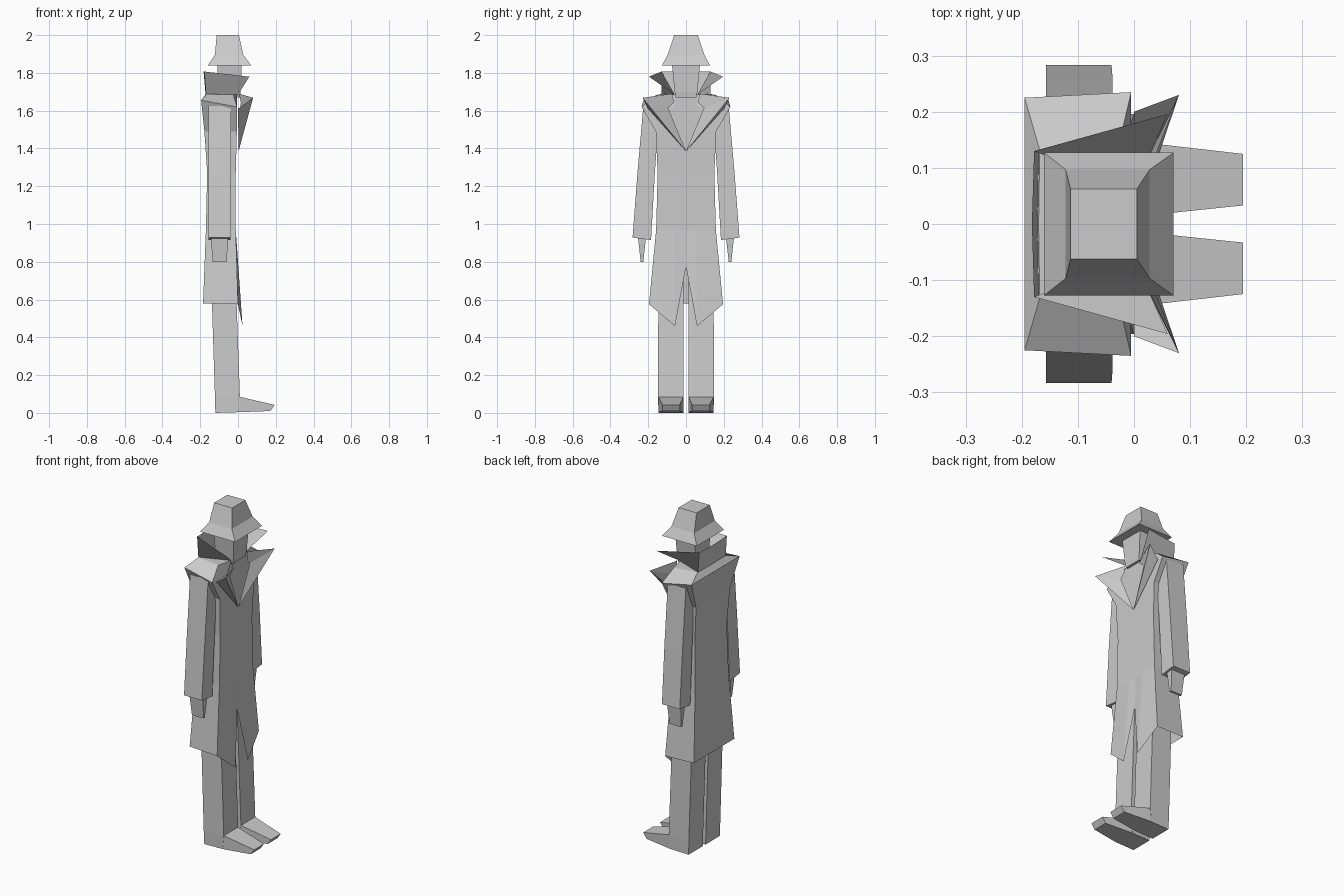
import bpy
import bmesh

cube = bpy.data.objects.get("Cube")
if cube:
    bpy.data.objects.remove(cube, do_unlink=True)

# One plain colour for the whole figure
grey = bpy.data.materials.new("light grey")
grey.use_nodes = True
GREY = (0.6, 0.6, 0.6, 1)
grey.diffuse_color = GREY
grey.node_tree.nodes["Principled BSDF"].inputs["Base Color"].default_value = GREY


def finish(name, bm, mirror):
    bmesh.ops.recalc_face_normals(bm, faces=bm.faces)
    mesh = bpy.data.meshes.new(name)
    bm.to_mesh(mesh)
    bm.free()
    mesh.materials.append(grey)
    ob = bpy.data.objects.new(name, mesh)
    bpy.context.collection.objects.link(ob)
    if mirror:
        mod = ob.modifiers.new("mirror", 'MIRROR')
        mod.use_axis = (False, True, False)
        mod.merge_threshold = 0.0005
    return ob


def loft(name, rings, mirror=False, closed=True, caps=(True, True)):
    """Skin a list of point rings, optionally capping the ends."""
    bm = bmesh.new()
    rows = [[bm.verts.new(p) for p in ring] for ring in rings]
    n = len(rows[0])
    for a, b in zip(rows, rows[1:]):
        for i in range(n if closed else n - 1):
            j = (i + 1) % n
            bm.faces.new((a[i], a[j], b[j], b[i]))
    if caps[0]:
        bm.faces.new(rows[0])
    if caps[1]:
        bm.faces.new(rows[-1])
    return finish(name, bm, mirror)


def sheet(name, points, faces):
    """Thin mirrored cloth panel."""
    bm = bmesh.new()
    vs = [bm.verts.new(p) for p in points]
    for f in faces:
        bm.faces.new([vs[i] for i in f])
    return finish(name, bm, True)


def box_ring(z, x0, x1, y0, y1):
    return [(x0, y0, z), (x1, y0, z), (x1, y1, z), (x0, y1, z)]


# Hat: crown and flared brim
loft("hat", [
    box_ring(1.84, -0.16, 0.07, -0.127, 0.127),
    box_ring(1.895, -0.122, 0.028, -0.097, 0.097),
    box_ring(2.0, -0.113, 0.005, -0.062, 0.062)])

# Head, narrowing to the chin
loft("head", [
    box_ring(1.67, -0.105, 0.01, -0.056, 0.056),
    box_ring(1.70, -0.107, 0.014, -0.06, 0.06),
    box_ring(1.85, -0.11, 0.02, -0.075, 0.075)])

# Coat: half outline from the back centre round to the front centre
coat = [
    # split hem with pointed front flaps
    [(-0.185, 0, 0.58), (-0.185, 0.19, 0.58), (0.0, 0.196, 0.575),
     (0.024, 0.058, 0.46), (-0.005, 0, 0.775)]]
for z, back, front, y in ((0.97, -0.17, -0.012, 0.158),
                          (1.27, -0.163, -0.012, 0.15),
                          (1.49, -0.178, -0.006, 0.16)):
    coat.append([(back, 0, z), (back, y, z), (front, y, z),
                 (front, 0.055, z), (front, 0, z)])
coat += [
    # shoulder edge, then neckline
    [(-0.195, 0, 1.655), (-0.195, 0.225, 1.655), (-0.005, 0.235, 1.62),
     (-0.005, 0.06, 1.62), (-0.005, 0, 1.62)],
    [(-0.17, 0, 1.69), (-0.168, 0.132, 1.688), (-0.025, 0.15, 1.685),
     (-0.005, 0.06, 1.685), (-0.005, 0, 1.685)]]
loft("coat", coat, mirror=True, closed=False, caps=(False, True))

# Upturned collar with flared points
sheet("collar",
      [(-0.182, 0, 1.807), (-0.178, 0.13, 1.807), (0.06, 0.196, 1.78),
       (0.0, 0.06, 1.685), (-0.17, 0.13, 1.688), (-0.172, 0, 1.688)],
      [(0, 1, 4, 5), (1, 2, 3, 4)])

# Wide notched lapels meeting at the chest
sheet("lapels",
      [(0.003, 0, 1.385), (0.08, 0.23, 1.668), (0.005, 0.075, 1.69),
       (0.015, 0.062, 1.645), (0.012, 0.095, 1.615), (0.0, 0.2, 1.61)],
      [(0, 1, 4), (1, 2, 3, 4), (0, 5, 1)])

# Sleeves
loft("sleeves", [
    [(-0.157, 0.185, 0.915), (-0.04, 0.185, 0.915),
     (-0.04, 0.283, 0.928), (-0.157, 0.283, 0.928)],
    box_ring(1.27, -0.157, -0.038, 0.165, 0.257),
    box_ring(1.625, -0.157, -0.038, 0.14, 0.226)], mirror=True)

# Hands
loft("hands", [
    box_ring(0.80, -0.135, -0.06, 0.226, 0.24),
    box_ring(0.93, -0.143, -0.052, 0.212, 0.254)], mirror=True)

# Trouser legs
loft("legs", [
    box_ring(0.004, -0.12, 0.0, 0.013, 0.146),
    box_ring(0.085, -0.122, 0.01, 0.013, 0.148),
    box_ring(0.80, -0.145, -0.015, 0.012, 0.146)], mirror=True)


# Shoes, lofted from the heel to the wedge-shaped toe
def shoe_ring(x_low, x_top, z0, z1, y0, y1):
    return [(x_low, y0, z0), (x_low, y1, z0), (x_top, y1, z1), (x_top, y0, z1)]


loft("shoes", [
    shoe_ring(-0.118, -0.118, 0.0, 0.08, 0.014, 0.145),
    shoe_ring(0.008, 0.01, 0.004, 0.085, 0.014, 0.146),
    shoe_ring(0.172, 0.194, 0.01, 0.042, 0.033, 0.125)], mirror=True)
